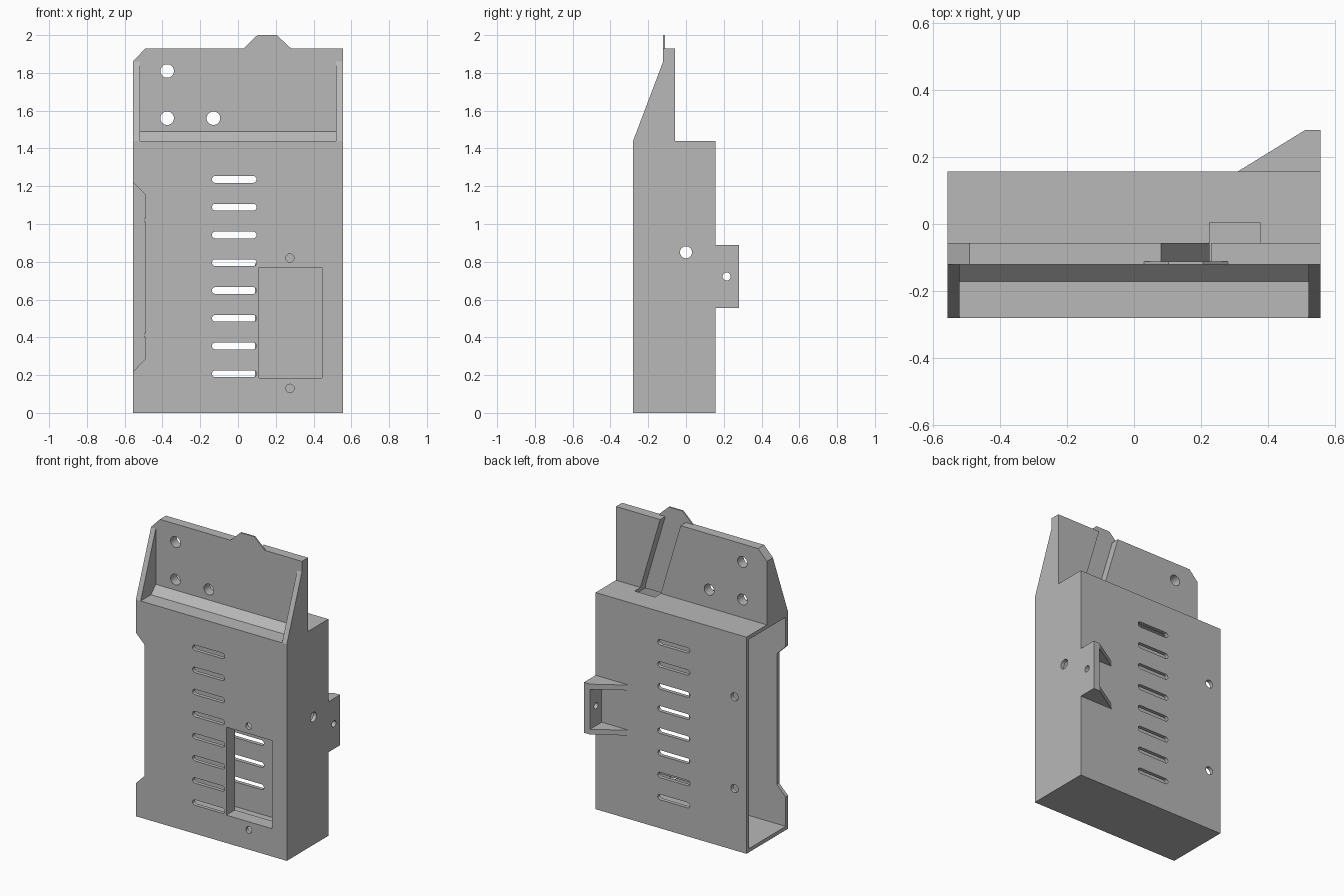
import bpy, bmesh, math

if "Cube" in bpy.data.objects:
    bpy.data.objects.remove(bpy.data.objects["Cube"])

grey = bpy.data.materials.new("plain grey")
grey.use_nodes = True
grey.diffuse_color = (0.48, 0.48, 0.48, 1)
grey.node_tree.nodes["Principled BSDF"].inputs["Base Color"].default_value = grey.diffuse_color

# Main dimensions
W, FRONT, BACK, TOP, T = 0.555, -0.28, 0.157, 1.44, 0.025
PLATE_F, PLATE_B, PLATE_TOP = -0.121, -0.057, 1.93
RIB = 0.52


def prism(name, axis, pts, lo, hi):
    """Extrude a 2D profile along an axis."""
    place = {"x": lambda a, b, c: (c, a, b),
             "y": lambda a, b, c: (a, c, b),
             "z": lambda a, b, c: (a, b, c)}[axis]
    bm = bmesh.new()
    ends = [[bm.verts.new(place(a, b, c)) for a, b in pts] for c in (lo, hi)]
    bm.faces.new(ends[0])
    bm.faces.new(ends[1])
    n = len(pts)
    for i in range(n):
        j = (i + 1) % n
        bm.faces.new((ends[0][i], ends[0][j], ends[1][j], ends[1][i]))
    bmesh.ops.recalc_face_normals(bm, faces=bm.faces)
    mesh = bpy.data.meshes.new(name)
    bm.to_mesh(mesh)
    bm.free()
    mesh.materials.append(grey)
    ob = bpy.data.objects.new(name, mesh)
    bpy.context.collection.objects.link(ob)
    return ob


def box(name, x0, x1, y0, y1, z0, z1):
    return prism(name, "z", [(x0, y0), (x1, y0), (x1, y1), (x0, y1)], z0, z1)


def slot(a, b, r, half=0.0, n=24):
    """Round hole profile, stretched sideways into a slot by half."""
    pts = []
    for i in range(n):
        t = 2 * math.pi * (i + 0.5) / n
        pts.append((a + r * math.cos(t) + math.copysign(half, math.cos(t)), b + r * math.sin(t)))
    return pts


def cut(target, cutters):
    """Subtract the cutters, keep the result and drop the cutters."""
    for c in cutters:
        c.hide_render = True
        m = target.modifiers.new("cut", "BOOLEAN")
        m.operation, m.solver, m.object = "DIFFERENCE", "EXACT", c
    bpy.context.view_layer.update()
    deps = bpy.context.evaluated_depsgraph_get()
    mesh = bpy.data.meshes.new_from_object(target.evaluated_get(deps))
    target.modifiers.clear()
    target.data = mesh
    for c in cutters:
        bpy.data.objects.remove(c)


def window_cutter():
    return box("cutter", 0.11, 0.445, FRONT - 0.1, -0.1, 0.185, 0.77)


# Hollow case, open on one side
case = box("case", -W, W, FRONT, BACK, 0, TOP)
cutters = [box("cutter", -W - 0.1, W - T, FRONT + T, BACK - T, T, TOP - T), window_cutter()]
# Vent slots through front and back
for i in range(8):
    cutters.append(prism("cutter", "y", slot(-0.02, 0.207 + 0.147 * i, 0.018, 0.1), -0.5, 0.5))
# Side notch in the front wall
cutters.append(prism("cutter", "y", [(-0.6, 0.175), (-0.49, 0.285), (-0.49, 1.155), (-0.6, 1.265)],
                     FRONT - 0.1, FRONT + 0.1))
# Screw holes in front, back and side walls
for z in (0.13, 0.82):
    cutters.append(prism("cutter", "y", slot(0.275, z, 0.022), FRONT - 0.1, -0.15))
for z in (0.41, 1.02):
    cutters.append(prism("cutter", "y", slot(-0.467, z, 0.027), 0.05, 0.3))
cutters.append(prism("cutter", "x", slot(0, 0.85, 0.032), 0.4, 0.7))
# Cable opening in the roof
cutters.append(box("cutter", 0.225, 0.375, -0.111, 0.005, TOP - 0.1, TOP + 0.1))
cut(case, cutters)

# Deep rim behind the window
rim = box("window_rim", 0.09, 0.465, FRONT + T, -0.19, 0.165, 0.79)
cut(rim, [window_cutter()])

# Upright mounting plate with clipped corner, holes and slanted cable groove
plate = prism("mounting_plate", "y",
              [(-W, TOP), (W, TOP), (W, PLATE_TOP), (-0.49, PLATE_TOP), (-W, 1.862)],
              PLATE_F, PLATE_B)
cutters = [prism("cutter", "y", slot(x, z, 0.036), -0.3, 0.1)
           for x, z in ((-0.375, 1.81), (-0.375, 1.56), (-0.13, 1.56))]
cutters.append(prism("cutter", "y", [(0.237, 1.4), (0.387, 1.4), (0.224, 1.95), (0.074, 1.95)],
                     -0.111, 0))
cut(plate, cutters)

# Thin tab on the plate's top edge
prism("top_tab", "y", [(0.03, PLATE_TOP), (0.28, PLATE_TOP), (0.205, 2), (0.103, 2)],
      PLATE_F, -0.111)

# Triangular side ribs and the fillet at the foot of the plate
for name, x0, x1 in (("right_rib", -W, -RIB), ("left_rib", RIB, W)):
    prism(name, "x", [(FRONT, TOP), (PLATE_F, TOP), (PLATE_F, 1.86)], x0, x1)
prism("plate_fillet", "x", [(-0.171, TOP), (PLATE_F, TOP), (PLATE_F, 1.49)], -RIB, RIB)

# Rear bracket: two gussets and an end plate with a hole
gusset = [(0.31, BACK), (0.51, 0.28), (W, 0.28), (W, BACK)]
for name, z in (("lower_gusset", 0.555), ("upper_gusset", 0.855)):
    prism(name, "z", gusset, z, z + 0.035)
lug = box("bracket_plate", 0.51, W, BACK, 0.28, 0.59, 0.855)
cut(lug, [prism("cutter", "x", slot(0.215, 0.722, 0.021), 0.4, 0.7)])

# Smooth the round holes, keep all edges sharp
for ob in bpy.context.collection.objects:
    if ob.type == "MESH":
        bpy.context.view_layer.objects.active = ob
        ob.select_set(True)
bpy.ops.object.shade_smooth_by_angle(angle=math.radians(25))
